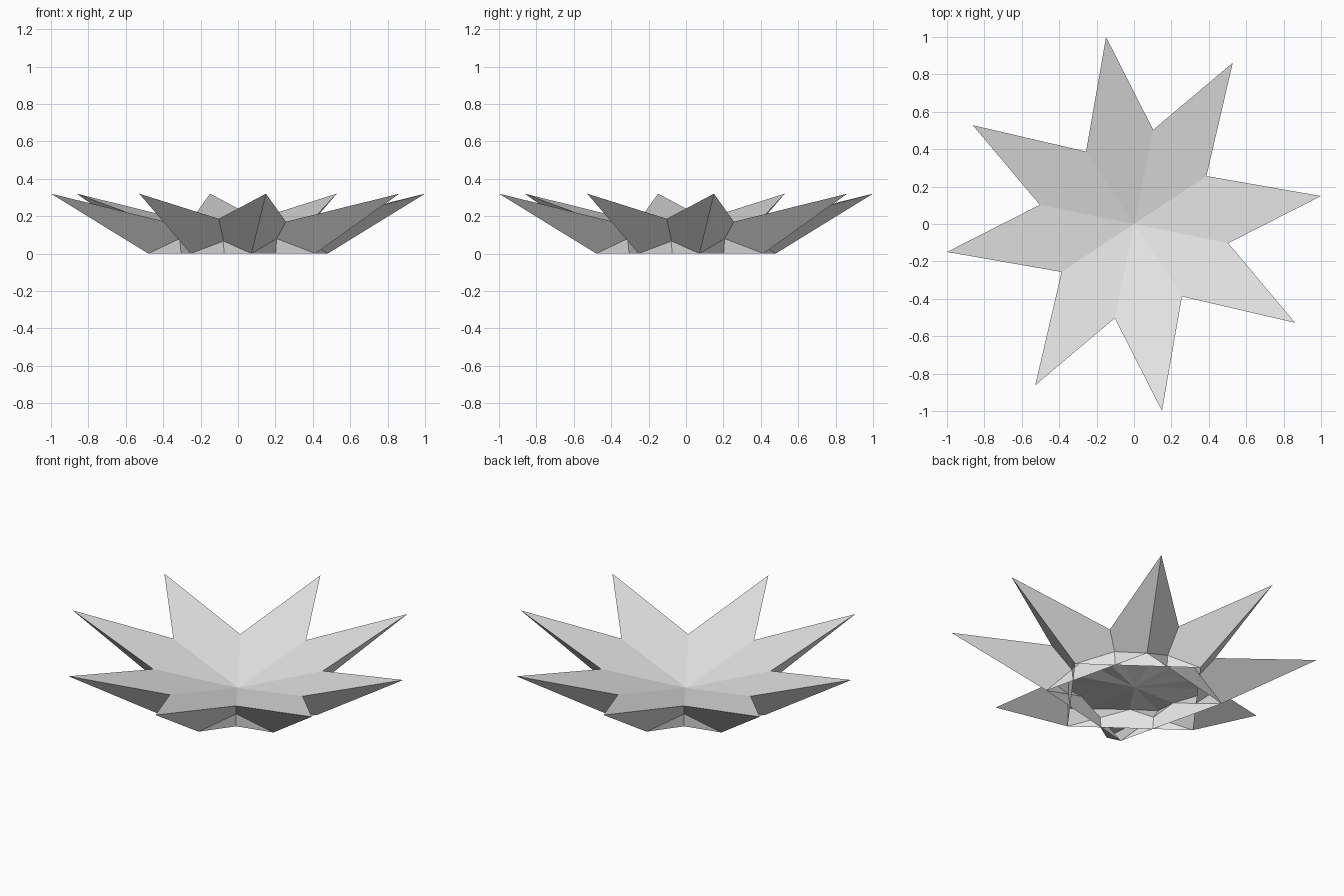
import bpy, bmesh
from math import sin, cos, radians

cube = bpy.data.objects.get("Cube")
if cube:
    bpy.data.objects.remove(cube, do_unlink=True)

# Colour
grey = bpy.data.materials.new("light_grey")
grey.use_nodes = True
grey.diffuse_color = (0.8, 0.8, 0.8, 1)
bsdf = next(n for n in grey.node_tree.nodes if n.type == 'BSDF_PRINCIPLED')
bsdf.inputs["Base Color"].default_value = (0.8, 0.8, 0.8, 1)

# Radius and height of the petal tips, notches between petals and base corners
TIP = (1.011, 0.32)
NOTCH = (0.357, 0.127)
BASE = (0.485, 0.0)
CENTRE_HEIGHT = 0.063


def petal_star(name, turn):
    """Four-petalled shell with an open square base."""
    bm = bmesh.new()

    def ring(size, offset):
        radius, z = size
        angles = [radians(turn + offset + 90 * i) for i in range(4)]
        return [bm.verts.new((radius * cos(a), radius * sin(a), z)) for a in angles]

    centre = bm.verts.new((0, 0, CENTRE_HEIGHT))
    tips, bases, notches = ring(TIP, 0), ring(BASE, 0), ring(NOTCH, 45)
    for i in range(4):
        j = (i + 1) % 4
        # Flat petal top, its two undersides and the wall between petals
        bm.faces.new((centre, notches[i - 1], tips[i], notches[i]))
        bm.faces.new((tips[i], bases[i], notches[i]))
        bm.faces.new((tips[i], notches[i - 1], bases[i]))
        bm.faces.new((bases[i], bases[j], notches[i]))

    mesh = bpy.data.meshes.new(name)
    bm.to_mesh(mesh)
    bm.free()
    mesh.materials.append(grey)
    obj = bpy.data.objects.new(name, mesh)
    bpy.context.collection.objects.link(obj)
    return obj


# Two overlapping stars make the eight-petalled bowl
petal_star("first_petals", 8.5)
petal_star("second_petals", -31.5)
